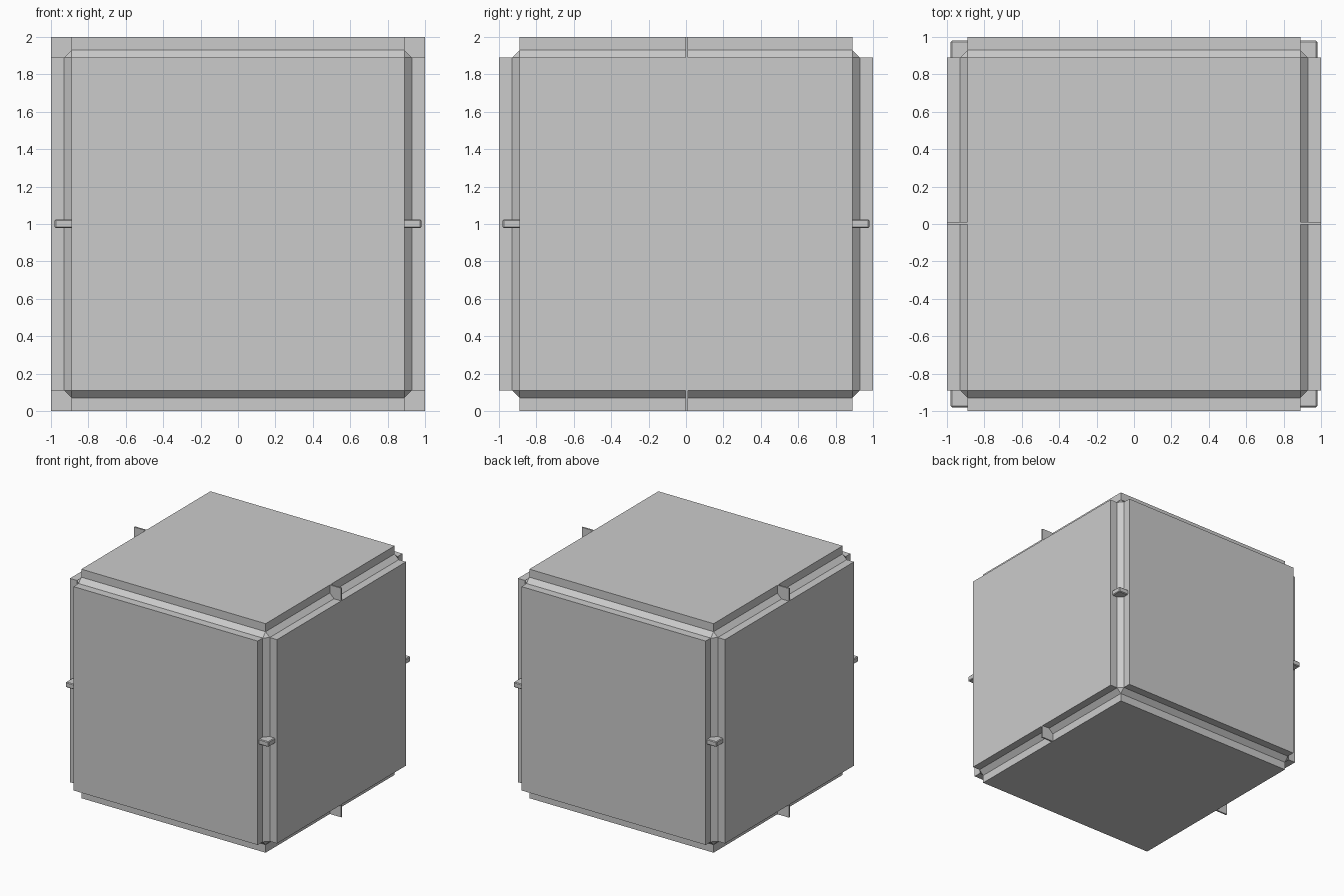
import bpy, bmesh
from mathutils import Vector

if "Cube" in bpy.data.objects:
    bpy.data.objects.remove(bpy.data.objects["Cube"])

CENTRE = Vector((0, 0, 1))


def box(name, centre, size, bevel=0.0):
    """Flat-shaded box, optionally with single-segment chamfers."""
    bm = bmesh.new()
    bmesh.ops.create_cube(bm, size=1)
    bmesh.ops.scale(bm, vec=size, verts=bm.verts)
    if bevel:
        bmesh.ops.bevel(bm, geom=bm.edges[:], offset=bevel, segments=1,
                        profile=0.5, affect='EDGES')
    mesh = bpy.data.meshes.new(name)
    bm.to_mesh(mesh)
    bm.free()
    ob = bpy.data.objects.new(name, mesh)
    ob.location = CENTRE + Vector(centre)
    bpy.context.collection.objects.link(ob)
    return ob


# Chamfered inner crate body
box("crate_core", (0, 0, 0), (1.86, 1.86, 1.86), 0.04)

# Raised square panel on each of the six sides
for axis, label in enumerate(("side", "face", "cap")):
    for s in (-1, 1):
        centre, size = [0, 0, 0], [1.78, 1.78, 1.78]
        centre[axis] = s * 0.96
        size[axis] = 0.08
        box(f"{label}_panel", centre, size)

for sx in (-1, 1):
    for s in (-1, 1):
        # Chunky clips halfway up the vertical edges
        box("corner_clip", (sx * 0.93, s * 0.93, 0.002), (0.1, 0.1, 0.046), 0.006)
        # Thin plates across the top and bottom side edges
        box("edge_plate", (sx * 0.944, 0.003, s * 0.944), (0.112, 0.014, 0.112))
